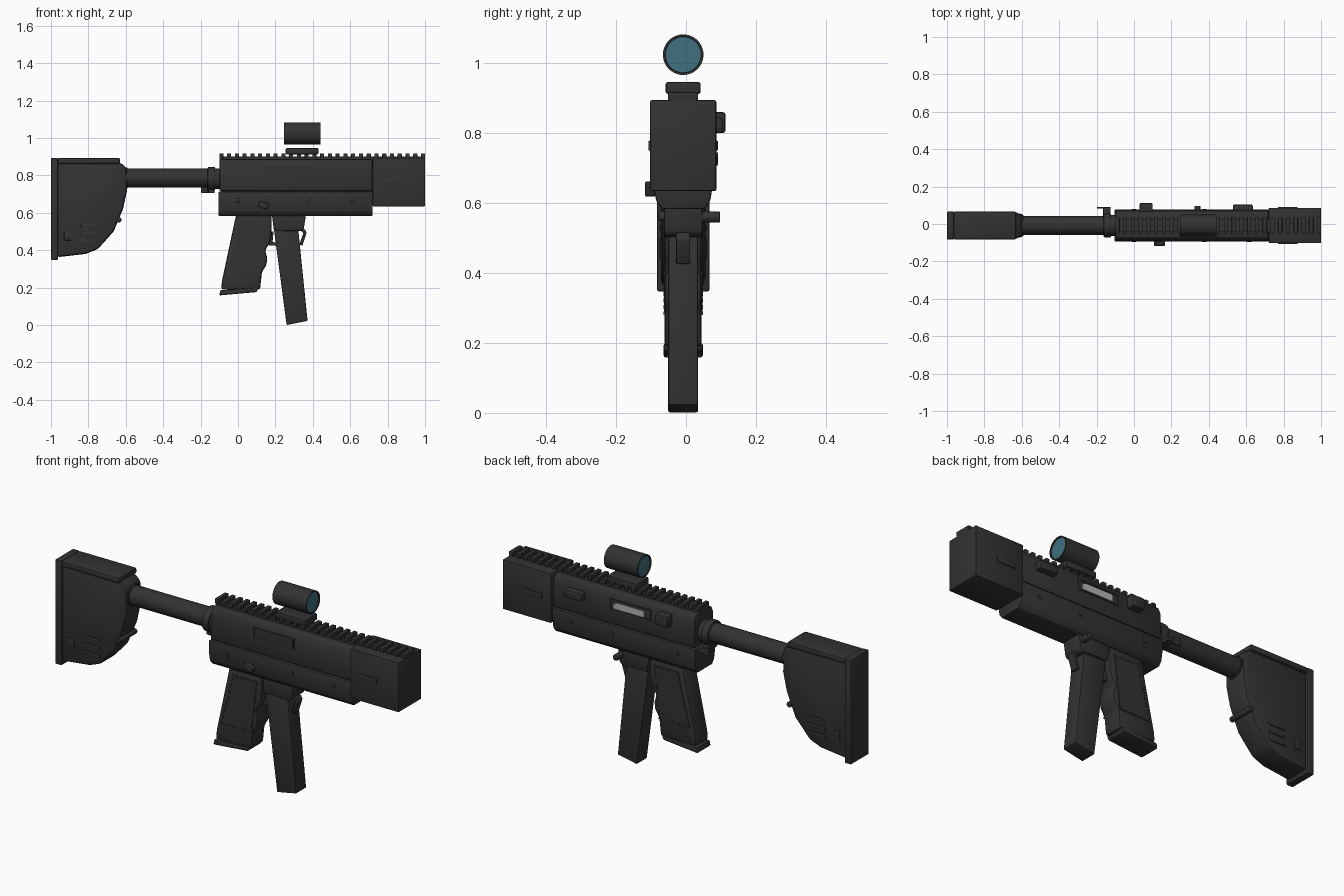
import bpy, bmesh, math
from mathutils import Matrix, Vector

if "Cube" in bpy.data.objects:
    bpy.data.objects.remove(bpy.data.objects["Cube"])

MID = -0.008  # depth of the centre plane


def material(name, rgb):
    m = bpy.data.materials.new(name)
    m.use_nodes = True
    m.diffuse_color = (*rgb, 1)
    m.node_tree.nodes["Principled BSDF"].inputs["Base Color"].default_value = (*rgb, 1)
    return m


BLACK = material("matte black", (0.032, 0.032, 0.032))
STEEL = material("bright steel", (0.45, 0.45, 0.45))
GLASS = material("teal glass", (0.05, 0.16, 0.21))


def finish(name, bm, bevel=0.0, mats=(BLACK,)):
    """Bevel the hard edges and make the object."""
    bmesh.ops.recalc_face_normals(bm, faces=bm.faces)
    if bevel:
        hard = [e for e in bm.edges if e.calc_face_angle(0) > 0.45]
        bmesh.ops.bevel(bm, geom=hard, offset=bevel, segments=2, profile=0.5, affect='EDGES')
    me = bpy.data.meshes.new(name)
    bm.to_mesh(me)
    bm.free()
    for m in mats:
        me.materials.append(m)
    ob = bpy.data.objects.new(name, me)
    bpy.context.collection.objects.link(ob)
    bpy.ops.object.select_all(action='DESELECT')
    ob.select_set(True)
    bpy.context.view_layer.objects.active = ob
    bpy.ops.object.shade_smooth_by_angle(angle=math.radians(35))
    return ob


def extrude(name, pts, shift, bevel=0.0, mats=(BLACK,)):
    bm = bmesh.new()
    face = bm.faces.new([bm.verts.new(p) for p in pts])
    out = bmesh.ops.extrude_face_region(bm, geom=[face])
    bmesh.ops.translate(bm, vec=shift, verts=[v for v in out["geom"] if isinstance(v, bmesh.types.BMVert)])
    return finish(name, bm, bevel, mats)


def side_profile(name, pts, half, bevel=0.0, mid=MID, mats=(BLACK,)):
    return extrude(name, [(x, mid - half, z) for x, z in pts], (0, 2 * half, 0), bevel, mats)


def box(name, x, y, z, bevel=0.0, mats=(BLACK,)):
    pts = [(x[0], z[0]), (x[1], z[0]), (x[1], z[1]), (x[0], z[1])]
    return side_profile(name, pts, (y[1] - y[0]) / 2, bevel, (y[0] + y[1]) / 2, mats)


def centred(name, x, half, z, bevel=0.0):
    return box(name, x, (MID - half, MID + half), z, bevel)


def rod(name, centre, radius, length, axis='X', bevel=0.0, sides=32):
    bm = bmesh.new()
    turn = Matrix.Rotation(math.pi / 2, 4, 'Y' if axis == 'X' else 'X')
    bmesh.ops.create_cone(bm, cap_ends=True, segments=sides, radius1=radius, radius2=radius,
                          depth=length, matrix=Matrix.Translation(centre) @ turn)
    return finish(name, bm, bevel)


def on_sides(half, proud):
    """Depth ranges of a thin plate on each flank."""
    for label, s in (("right", -1), ("left", 1)):
        a, b = MID + s * (half - 0.01), MID + s * (half + proud)
        yield label, (min(a, b), max(a, b))


# Receiver: cross sections swept along the length
def receiver(name, section, x0, x1, bevel):
    pts = [(x0, MID + y, z) for y, z in section] + [(x0, MID - y, z) for y, z in reversed(section)]
    extrude(name, pts, (x1 - x0, 0, 0), bevel)


receiver("lower_receiver", [(0.06, 0.583), (0.077, 0.605), (0.085, 0.65), (0.085, 0.713)], -0.105, 0.72, 0.005)
receiver("upper_receiver", [(0.081, 0.716), (0.081, 0.845), (0.066, 0.884)], -0.1, 0.72, 0.01)
centred("receiver_core", (-0.09, 0.72), 0.07, (0.65, 0.8))
centred("muzzle_shroud", (0.72, 1.0), 0.0945, (0.634, 0.894), 0.005)

# Top rail with cross teeth
centred("rail_base", (-0.1, 1.0), 0.036, (0.875, 0.902))
TEETH = 27
for i in range(TEETH):
    x = -0.1 + i * (1.078 / (TEETH - 1))
    centred("rail_tooth", (x, x + 0.022), 0.043, (0.893, 0.917), 0.003)

# Sight with recessed lenses
centred("sight_mount", (0.255, 0.43), 0.05, (0.912, 0.946), 0.006)
bm = bmesh.new()
bmesh.ops.create_cone(bm, cap_ends=True, segments=48, radius1=0.058, radius2=0.058, depth=0.195,
                      matrix=Matrix.Translation((0.3425, MID, 1.024)) @ Matrix.Rotation(math.pi / 2, 4, 'Y'))
caps = [f for f in bm.faces if len(f.verts) > 4]
bmesh.ops.inset_individual(bm, faces=caps, thickness=0.006)
bmesh.ops.inset_individual(bm, faces=caps, thickness=0.001, depth=-0.006)
for f in caps:
    f.material_index = 1
finish("sight_tube", bm, 0, (BLACK, GLASS))

# Flank details
for label, y in on_sides(0.0945, 0.005):
    box(label + "_shroud_slot", (0.77, 0.875), y, (0.75, 0.778), 0.003)
for label, y in on_sides(0.081, 0.004):
    # raised frame around the side port
    box(label + "_port_top", (0.15, 0.39), y, (0.842, 0.85))
    box(label + "_port_bottom", (0.15, 0.39), y, (0.793, 0.80))
    box(label + "_port_rear", (0.15, 0.158), y, (0.793, 0.85))
    box(label + "_port_front", (0.382, 0.39), y, (0.793, 0.85))
for label, y in on_sides(0.085, 0.004):
    for x in (0.0, 0.375, 0.615):
        rod(label + "_pin", (x, sum(y) / 2, 0.668), 0.012, y[1] - y[0], 'Y', 0.002, 16)
side_profile("bolt", [(0.19, 0.802), (0.365, 0.802), (0.365, 0.825), (0.345, 0.836), (0.19, 0.836)],
             0.004, 0, MID + 0.08, (STEEL,))
box("port_cover", (0.16, 0.38), (MID - 0.084, MID - 0.07), (0.80, 0.842))
box("front_side_button", (0.53, 0.635), (0.06, 0.105), (0.80, 0.845), 0.008)
box("rear_side_button", (0.03, 0.10), (0.06, 0.113), (0.80, 0.86), 0.008)
side_profile("selector_lever", [(0.105, 0.635), (0.155, 0.617), (0.168, 0.645), (0.118, 0.663)], 0.015, 0.004, -0.102)

# Stock tube and collar
rod("stock_tube", (-0.35, MID, 0.786), 0.05, 0.52)
rod("tube_collar", (-0.142, MID, 0.782), 0.064, 0.04, bevel=0.006)
rod("tube_neck", (-0.11, MID, 0.782), 0.055, 0.04)
centred("collar_lug", (-0.16, -0.125), 0.025, (0.705, 0.74), 0.004)
box("sling_plate", (-0.197, -0.157), (0.082, 0.092), (0.707, 0.745), 0.002)
box("sling_arm", (-0.165, -0.125), (0.02, 0.09), (0.715, 0.735), 0.003)

# Shoulder stock
side_profile("stock_body", [(-0.97, 0.87), (-0.63, 0.87), (-0.595, 0.84), (-0.593, 0.72), (-0.615, 0.62),
                            (-0.665, 0.5), (-0.75, 0.405), (-0.815, 0.38), (-0.97, 0.362)], 0.064, 0.016)
centred("butt_plate", (-1.0, -0.962), 0.075, (0.347, 0.893), 0.006)
centred("cheek_rest", (-0.965, -0.63), 0.075, (0.862, 0.893), 0.009)
rod("stock_socket", (-0.615, MID, 0.786), 0.056, 0.05)
for label, y in on_sides(0.064, 0.004):
    for i in range(3):
        z = 0.44 + i * 0.04
        box(label + "_stock_rib", (-0.845 + i * 0.003, -0.745), y, (z, z + 0.018), 0.004)
    box(label + "_stock_button", (-0.93, -0.895), y, (0.452, 0.5), 0.004)
rod("stock_latch", (-0.637, MID, 0.562), 0.014, 0.14, 'Y', 0.004, 16)

# Pistol grip with stitched side panels
side_profile("grip", [(-0.01, 0.59), (0.18, 0.59), (0.178, 0.47), (0.165, 0.43), (0.145, 0.4), (0.156, 0.36),
                      (0.152, 0.32), (0.128, 0.285), (0.118, 0.19), (-0.09, 0.19), (-0.085, 0.24)], 0.053, 0.012)
side_profile("grip_foot", [(-0.1, 0.158), (0.1, 0.176), (0.108, 0.2), (-0.095, 0.186)], 0.056, 0.006)
corners = [Vector(p) for p in ((0.015, 0.55), (0.15, 0.55), (0.12, 0.285), (-0.05, 0.285))]
for label, y in on_sides(0.053, 0.002):
    side_profile(label + "_grip_panel", corners, (y[1] - y[0]) / 2, 0, sum(y) / 2)
    for a, b in zip(corners, corners[1:] + corners[:1]):
        n = int((b - a).length / 0.018)
        for i in range(n):
            p = a.lerp(b, i / n)
            box(label + "_stitch", (p.x - 0.004, p.x + 0.004), (y[0] - 0.002, y[1] + 0.002), (p.y - 0.005, p.y + 0.005))

# Magazine, its well and controls
side_profile("magazine_well", [(0.18, 0.60), (0.365, 0.60), (0.352, 0.515), (0.335, 0.502), (0.192, 0.505)], 0.055, 0.006)
side_profile("magazine", [(0.187, 0.55), (0.318, 0.55), (0.372, 0.022), (0.26, 0.0)], 0.043, 0.006)
side_profile("release_lever", [(0.325, 0.515), (0.355, 0.515), (0.367, 0.495), (0.345, 0.425), (0.327, 0.43), (0.35, 0.492)],
             0.02, 0.004)
rod("release_button", (0.34, 0.06, 0.56), 0.016, 0.075, 'Y', 0.004, 16)
side_profile("trigger", [(0.165, 0.425), (0.205, 0.425), (0.2, 0.44), (0.185, 0.445), (0.19, 0.5), (0.175, 0.5)], 0.02, 0.003)
